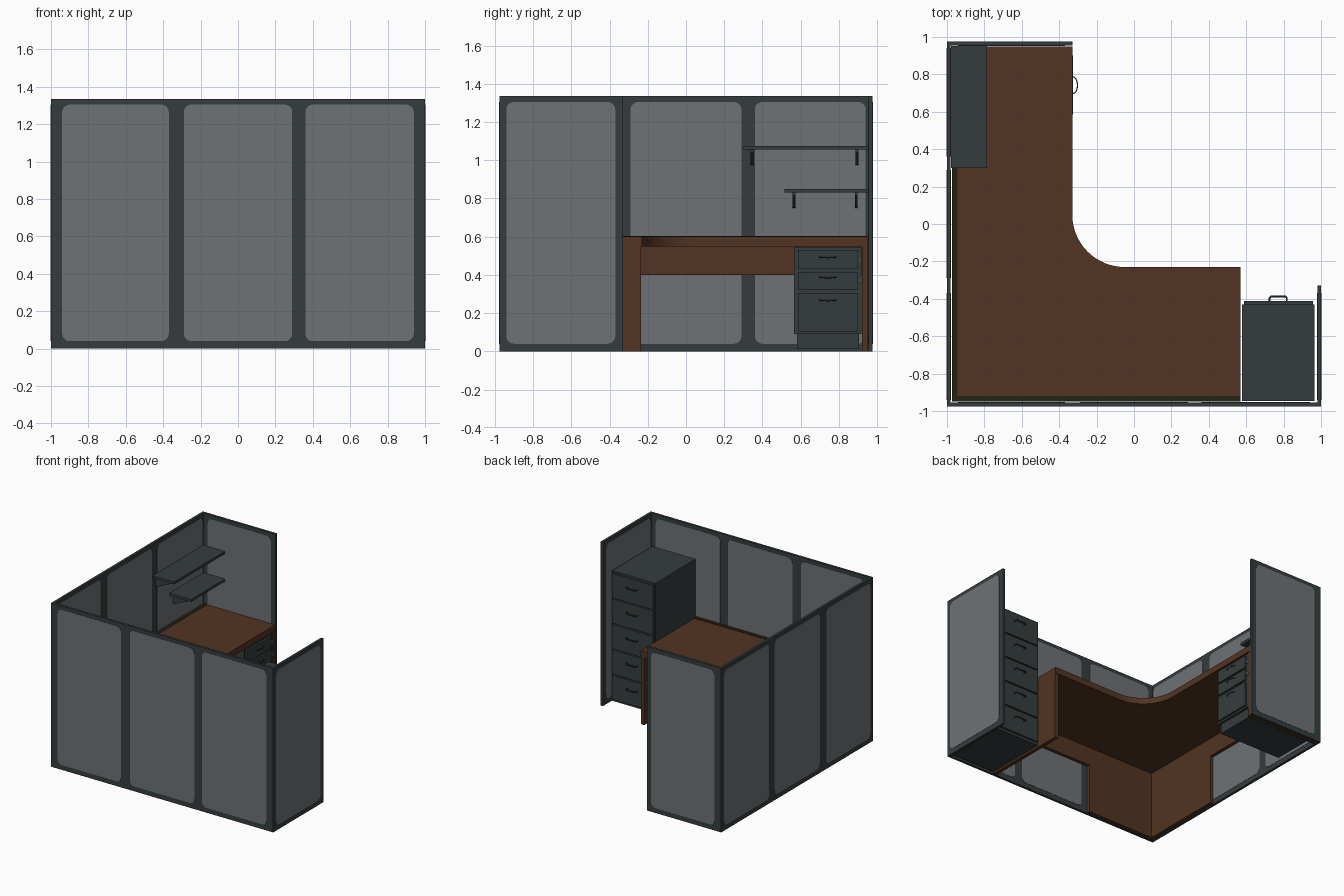
import bpy, bmesh, math
from mathutils import Vector

if "Cube" in bpy.data.objects:
    bpy.data.objects.remove(bpy.data.objects["Cube"])


def material(name, r, g, b):
    m = bpy.data.materials.new(name)
    m.diffuse_color = (r, g, b, 1)
    m.use_nodes = True
    m.node_tree.nodes["Principled BSDF"].inputs["Base Color"].default_value = m.diffuse_color
    return m


FRAME = material("dark slate metal", 0.036, 0.046, 0.047)
FABRIC = material("grey fabric", 0.155, 0.168, 0.180)
WOOD = material("brown wood", 0.084, 0.034, 0.016)
OLIVE = material("dark olive trim", 0.018, 0.016, 0.005)


def prism(name, pts, axis, a, b, mat):
    """Extrude a 2D outline along an axis from a to b."""
    place = {"x": lambda p, h: (h, p[0], p[1]),
             "y": lambda p, h: (p[0], h, p[1]),
             "z": lambda p, h: (p[0], p[1], h)}[axis]
    bm = bmesh.new()
    face = bm.faces.new([bm.verts.new(place(p, a)) for p in pts])
    ext = bmesh.ops.extrude_face_region(bm, geom=[face])
    verts = [v for v in ext["geom"] if isinstance(v, bmesh.types.BMVert)]
    bmesh.ops.translate(bm, verts=verts, vec=Vector(place((0, 0), b - a)))
    bmesh.ops.recalc_face_normals(bm, faces=bm.faces)
    me = bpy.data.meshes.new(name)
    bm.to_mesh(me)
    bm.free()
    me.materials.append(mat)
    ob = bpy.data.objects.new(name, me)
    bpy.context.collection.objects.link(ob)
    return ob


def box(name, x0, x1, y0, y1, z0, z1, mat):
    return prism(name, [(x0, y0), (x1, y0), (x1, y1), (x0, y1)], "z", z0, z1, mat)


def rounded(u0, u1, v0, v1, r, n=5):
    pts = []
    for k, (u, v) in enumerate([(u1 - r, v1 - r), (u0 + r, v1 - r), (u0 + r, v0 + r), (u1 - r, v0 + r)]):
        for i in range(n + 1):
            t = (k + i / n) * math.pi / 2
            pts.append((u + r * math.cos(t), v + r * math.sin(t)))
    return pts


def wire(name, pts, radius, mat):
    """Bent wire handle along a path."""
    cu = bpy.data.curves.new(name, "CURVE")
    cu.dimensions = "3D"
    cu.bevel_depth = radius
    cu.bevel_resolution = 1
    cu.use_fill_caps = True
    sp = cu.splines.new("POLY")
    sp.points.add(len(pts) - 1)
    for q, p in zip(sp.points, pts):
        q.co = (*p, 1)
    cu.materials.append(mat)
    bpy.context.collection.objects.link(bpy.data.objects.new(name, cu))


# Partition walls, each with fabric panels showing on both sides
H, T, P = 1.335, 0.02, 0.002
SPANS = [(-0.94, -0.37), (-0.29, 0.29), (0.36, 0.94)]
box("front_wall_frame", -1, 1, -0.975, -0.975 + T, 0, H, FRAME)
box("left_wall_frame", -1, -1 + T, -0.955, 0.955, 0, H, FRAME)
box("back_wall_frame", -1, -0.33, 0.975 - T, 0.975, 0, H, FRAME)
box("right_wall_frame", 1 - T, 1, -0.955, -0.33, 0, H, FRAME)
for i, (a, b) in enumerate(SPANS):
    out = rounded(a, b, 0.04, 1.305, 0.04)
    prism(f"front_fabric_{i}", out, "y", -0.975 - P, -0.975 + T + P, FABRIC)
    prism(f"left_fabric_{i}", out, "x", -1 - P, -1 + T + P, FABRIC)
out = rounded(*SPANS[0], 0.04, 1.305, 0.04)
prism("back_fabric", out, "y", 0.975 - T - P, 0.975 + P, FABRIC)
prism("right_fabric", out, "x", 1 - T - P, 1 + P, FABRIC)

# L-shaped desk top with a rounded inner corner
R = 0.28
arc = []
for i in range(17):
    t = -math.pi / 2 - i / 16 * math.pi / 2
    arc.append((-0.33 + R + R * math.cos(t), -0.23 + R + R * math.sin(t)))
top = [(-0.972, -0.95), (0.57, -0.95), (0.57, -0.23)] + arc + [(-0.33, 0.95), (-0.972, 0.95)]
desk = prism("desk_top", top, "z", 0.55, 0.6, WOOD)
bpy.context.view_layer.objects.active = desk
desk.select_set(True)
bpy.ops.object.shade_smooth_by_angle(angle=math.radians(30))

# Dark trim along the desk's wall edges
box("left_desk_trim", -0.974, -0.945, -0.95, 0.95, 0.6, 0.603, OLIVE)
box("front_desk_trim", -0.945, 0.57, -0.95, -0.92, 0.6, 0.603, OLIVE)

# Desk supports: corner panels, aprons and end panels
box("corner_panel_left", -0.972, -0.945, -0.95, -0.24, 0, 0.55, WOOD)
box("corner_panel_front", -0.945, -0.34, -0.95, -0.923, 0, 0.55, WOOD)
box("apron_left", -0.972, -0.945, -0.24, 0.925, 0.4, 0.55, WOOD)
box("apron_front", -0.34, 0.54, -0.95, -0.923, 0.4, 0.55, WOOD)
box("end_panel_right", 0.54, 0.57, -0.95, -0.235, 0, 0.55, WOOD)
box("end_panel_back", -0.972, -0.335, 0.922, 0.95, 0, 0.55, WOOD)

# Drawer pedestal under the back arm of the desk
box("pedestal_body", -0.94, -0.34, 0.565, 0.918, 0.09, 0.545, FRAME)
box("pedestal_base", -0.92, -0.36, 0.58, 0.905, 0.012, 0.09, FRAME)
for i, (z0, z1, zh) in enumerate([(0.43, 0.53, 0.495), (0.325, 0.415, 0.39), (0.105, 0.305, 0.27)]):
    box(f"pedestal_drawer_{i}", -0.34, -0.325, 0.585, 0.9, z0, z1, FRAME)
    path = []
    for k in range(9):
        t = k / 8 * math.pi
        path.append((-0.327 + 0.025 * math.sin(t), 0.742 - 0.045 * math.cos(t), zh - 0.005 * math.sin(t)))
    wire(f"pedestal_handle_{i}", path, 0.003, FRAME)
for z in (0.375, 0.48):
    box("pedestal_latch", -0.34, -0.328, 0.905, 0.916, z - 0.015, z + 0.015, FABRIC)

# Tall filing cabinet with five drawers
box("cabinet_body", 0.577, 0.966, -0.945, -0.43, 0.01, 1.07, FRAME)
for i in range(5):
    z0 = 0.03 + i * 0.207
    box(f"cabinet_drawer_{i}", 0.587, 0.956, -0.43, -0.413, z0, z0 + 0.197, FRAME)
    zh = z0 + 0.125
    wire(f"cabinet_handle_{i}", [(0.725, -0.415, zh), (0.725, -0.395, zh), (0.732, -0.388, zh),
                                 (0.81, -0.388, zh), (0.817, -0.395, zh), (0.817, -0.415, zh)], 0.005, FRAME)

# Wall shelves on triangular brackets
for name, y0, z, ys in [("upper", 0.3, 1.055, (0.345, 0.895)), ("lower", 0.515, 0.83, (0.565, 0.89))]:
    box(f"{name}_shelf", -0.978, -0.785, y0, 0.953, z, z + 0.02, FRAME)
    for y in ys:
        prism(f"{name}_shelf_bracket", [(-0.978, z), (-0.82, z), (-0.82, z - 0.015), (-0.96, z - 0.08), (-0.978, z - 0.08)],
              "y", y - 0.007, y + 0.007, FRAME)
